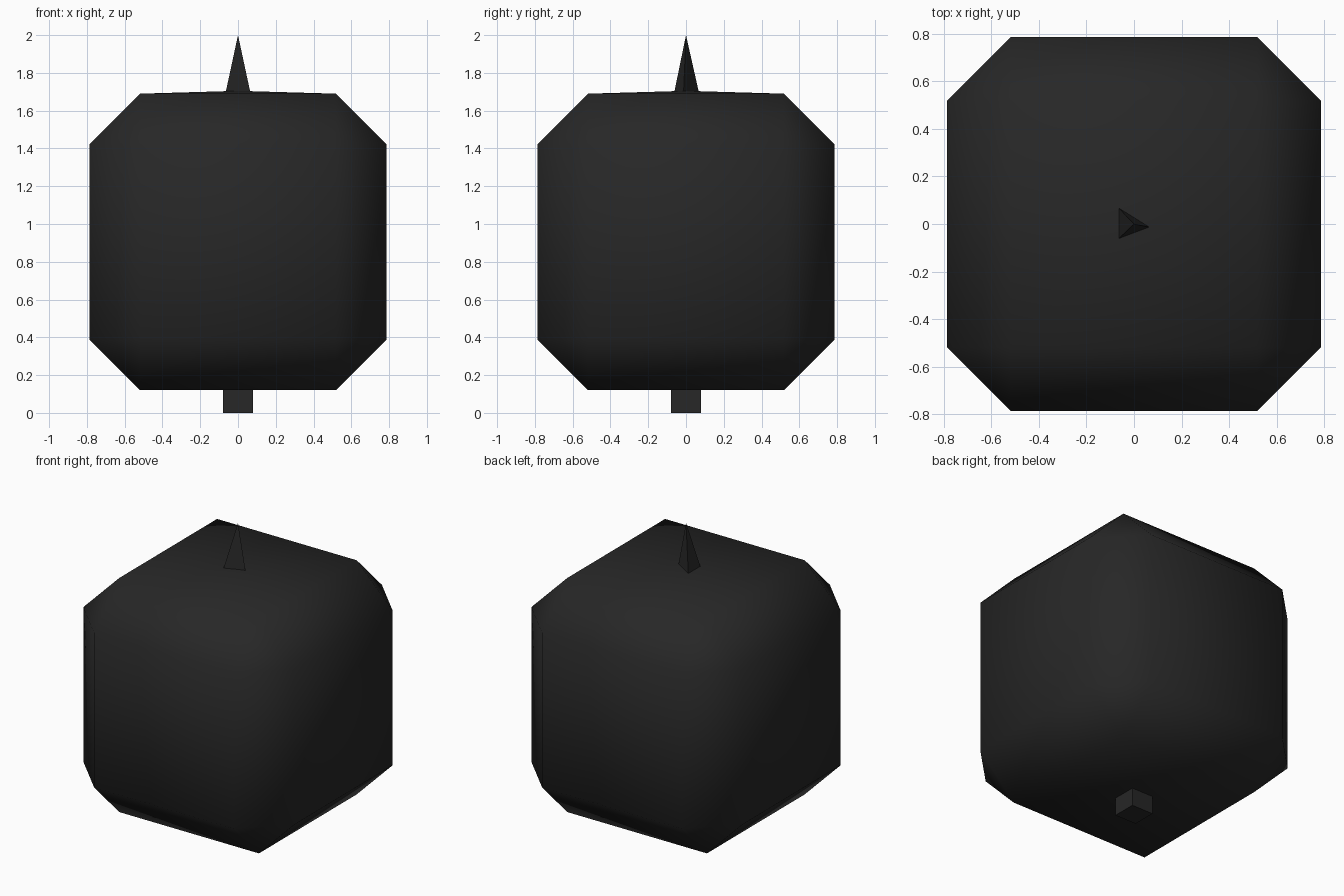
import bpy, bmesh
from mathutils import Vector

if "Cube" in bpy.data.objects:
    bpy.data.objects.remove(bpy.data.objects["Cube"])

black = bpy.data.materials.new("charcoal black")
black.diffuse_color = (0.02, 0.02, 0.02, 1)
black.use_nodes = True
black.node_tree.nodes["Principled BSDF"].inputs["Base Color"].default_value = black.diffuse_color


def add_object(name, bm, smooth=False):
    bmesh.ops.recalc_face_normals(bm, faces=bm.faces)
    for f in bm.faces:
        f.smooth = smooth
    mesh = bpy.data.meshes.new(name)
    bm.to_mesh(mesh)
    bm.free()
    mesh.materials.append(black)
    obj = bpy.data.objects.new(name, mesh)
    bpy.context.collection.objects.link(obj)
    return obj


# Body: cube with wide single-segment chamfers, smooth shaded
HALF, CHAMFER, MID = 0.785, 0.267, 0.905
bm = bmesh.new()
bmesh.ops.create_cube(bm, size=2 * HALF)
bmesh.ops.bevel(bm, geom=bm.edges[:], offset=CHAMFER, offset_type='OFFSET',
                segments=1, affect='EDGES')
bmesh.ops.translate(bm, verts=bm.verts, vec=(0, 0, MID))
# top panel rises very slightly towards the spike
bm.normal_update()
top = max(bm.faces, key=lambda f: f.calc_center_median().z)
centre = bmesh.ops.poke(bm, faces=[top])["verts"][0]
centre.co = Vector((0, 0, MID + HALF + 0.015))
add_object("body", bm, smooth=True)

# Spike: three-sided point on top
bm = bmesh.new()
base = [bm.verts.new((x, y, 1.698)) for x, y in
        ((-0.065, 0.068), (-0.065, -0.062), (0.065, -0.013))]
tip = bm.verts.new((0, 0, 2.0))
bm.faces.new(base)
for i in range(3):
    bm.faces.new((base[i], base[(i + 1) % 3], tip))
add_object("top_spike", bm)

# Stem: small square block underneath
bm = bmesh.new()
bmesh.ops.create_cube(bm, size=1)
bmesh.ops.scale(bm, verts=bm.verts, vec=(0.16, 0.16, 0.13))
bmesh.ops.translate(bm, verts=bm.verts, vec=(0, 0, 0.065))
add_object("bottom_stem", bm)
